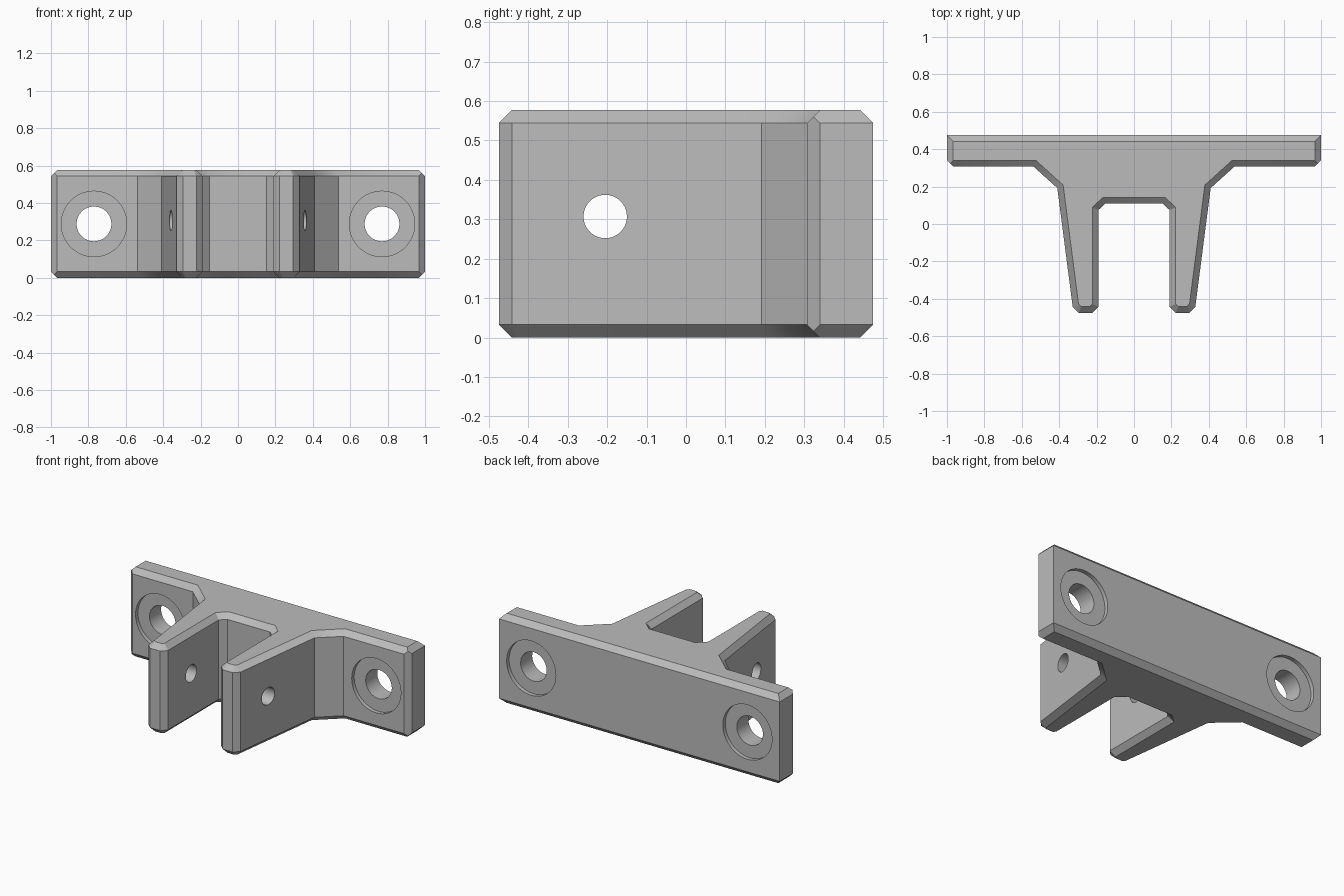
import bpy, bmesh
from math import pi, sqrt
from mathutils import Vector, Matrix

cube = bpy.data.objects.get("Cube")
if cube:
    bpy.data.objects.remove(cube, do_unlink=True)

HEIGHT, CHAMFER = 0.577, 0.033
BACK, PLATE_FRONT = 0.475, 0.307

grey = bpy.data.materials.new("plain grey")
grey.use_nodes = True
colour = (0.5, 0.5, 0.5, 1)
grey.diffuse_color = colour
grey.node_tree.nodes["Principled BSDF"].inputs["Base Color"].default_value = colour

# Plan outline of the left half: slot, fork arm, gusset, mounting plate
half = [(0.152, 0.11), (0.19, 0.075), (0.19, -0.442), (0.223, -0.475),
        (0.295, -0.475), (0.328, -0.442), (0.41, 0.192), (0.537, PLATE_FRONT),
        (1, PLATE_FRONT), (1, BACK)]
outline = [Vector(p) for p in half + [(-x, y) for x, y in reversed(half)]]


def inset(points, width):
    """Mitred inward offset that leaves the rear edge where it is."""
    edges = []
    for a, b in zip(points, points[1:] + points[:1]):
        d = (b - a).normalized()
        is_back = a.y == BACK and b.y == BACK
        edges.append((Vector((-d.y, d.x)), 0 if is_back else width))
    result = []
    for i, p in enumerate(points):
        (n1, w1), (n2, w2) = edges[i - 1], edges[i]
        result.append(p + Matrix((n1, n2)).inverted() @ Vector((w1, w2)))
    return result


# Bracket body: stacked outlines with chamfered top and bottom rims
bm = bmesh.new()
small = inset(outline, CHAMFER)
levels = [(small, 0), (outline, CHAMFER), (outline, HEIGHT - CHAMFER), (small, HEIGHT)]
rings = [[bm.verts.new((p.x, p.y, z)) for p in ring] for ring, z in levels]
for low, high in zip(rings, rings[1:]):
    for i in range(len(low)):
        bm.faces.new((low[i - 1], low[i], high[i], high[i - 1]))
bm.faces.new(rings[-1])
bm.faces.new(rings[0][::-1])
bmesh.ops.recalc_face_normals(bm, faces=bm.faces)
mesh = bpy.data.meshes.new("fork_bracket")
bm.to_mesh(mesh)
bm.free()
bracket = bpy.data.objects.new("fork_bracket", mesh)
bpy.context.collection.objects.link(bracket)
mesh.materials.append(grey)


def cut(cutter):
    """Subtract the cutter from the bracket and discard it."""
    cutter.hide_render = True
    cutter.data.materials.append(grey)
    bpy.context.view_layer.objects.active = bracket
    mod = bracket.modifiers.new("cut", 'BOOLEAN')
    mod.operation, mod.solver, mod.object = 'DIFFERENCE', 'EXACT', cutter
    bpy.ops.object.modifier_apply(modifier=mod.name)
    bpy.data.objects.remove(cutter, do_unlink=True)


def drill(radius, depth, location, rotation):
    bpy.ops.mesh.primitive_cylinder_add(vertices=64, radius=radius, depth=depth,
                                        location=location, rotation=rotation)
    cut(bpy.context.object)


for side in (-1, 1):
    # Upright chamfer at the front corner of the plate
    bpy.ops.mesh.primitive_cube_add(size=1, location=(side, PLATE_FRONT, HEIGHT / 2),
                                    rotation=(0, 0, pi / 4))
    corner = bpy.context.object
    corner.scale = (CHAMFER * sqrt(2), CHAMFER * sqrt(2), 1)
    bpy.context.view_layer.update()
    cut(corner)
    # Mounting hole with a shallow counterbore on both faces
    x, z = side * 0.77, HEIGHT / 2
    drill(0.093, 0.5, (x, 0.4, z), (pi / 2, 0, 0))
    for y in (PLATE_FRONT, BACK):
        drill(0.175, 0.05, (x, y, z), (pi / 2, 0, 0))

# Pin hole through both fork arms
drill(0.055, 1.2, (0, -0.205, 0.307), (0, pi / 2, 0))

# Smooth bores, crisp chamfers
bpy.ops.object.select_all(action='DESELECT')
bracket.select_set(True)
bpy.context.view_layer.objects.active = bracket
bpy.ops.object.shade_smooth_by_angle(angle=pi / 6)
